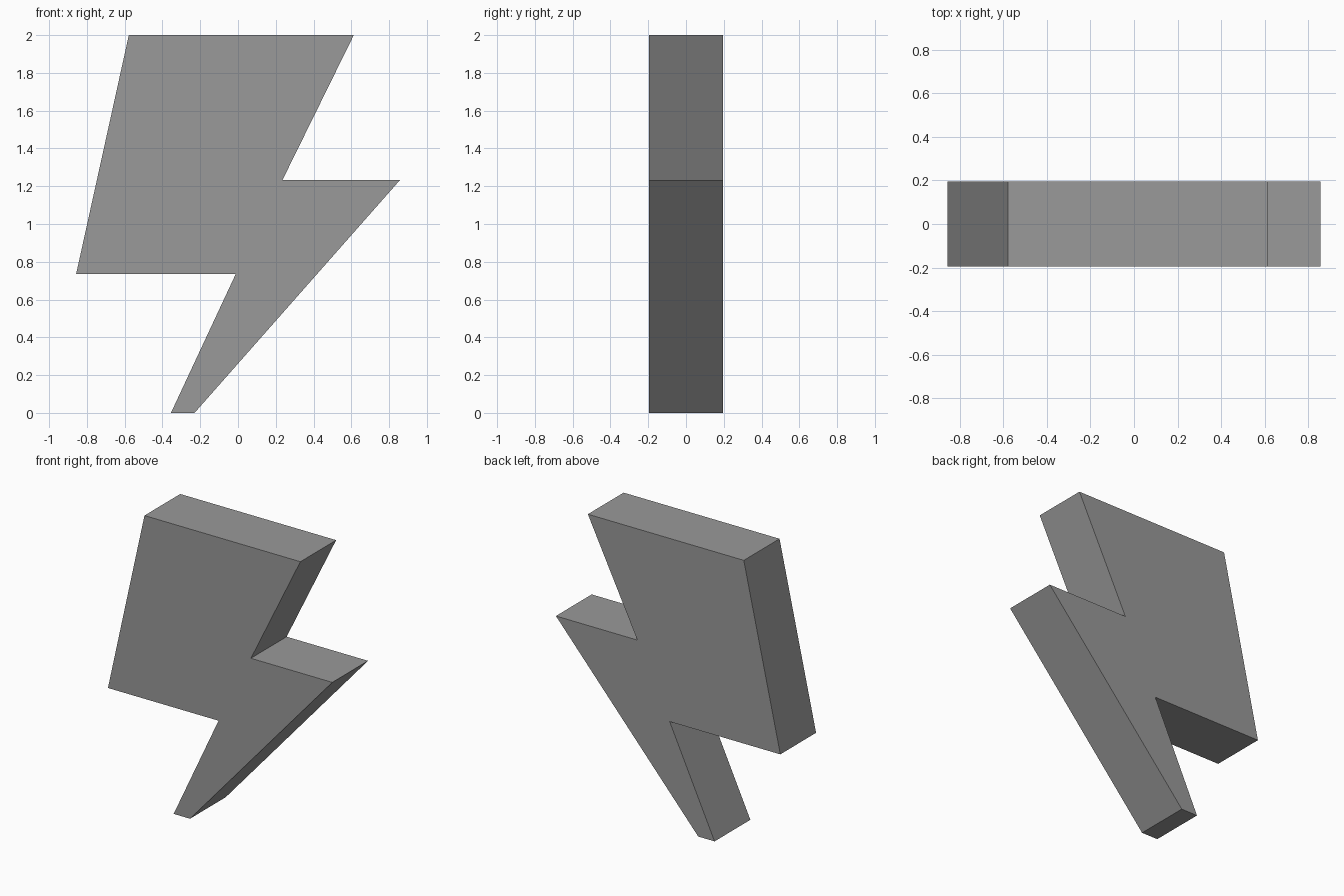
import bpy
import bmesh

cube = bpy.data.objects.get("Cube")
if cube:
    bpy.data.objects.remove(cube, do_unlink=True)

HALF_DEPTH = 0.195

# Plain grey material
grey = bpy.data.materials.new("mid grey")
grey.use_nodes = True
colour = (0.32, 0.32, 0.32, 1)
grey.diffuse_color = colour
grey.node_tree.nodes["Principled BSDF"].inputs["Base Color"].default_value = colour

# Bolt outline in x and z, anticlockwise from the tip
outline = [(-0.355, 0), (-0.23, 0), (0.857, 1.232), (0.235, 1.232),
           (0.613, 2), (-0.578, 2), (-0.857, 0.735), (-0.012, 0.735)]

# Front face extruded through to the back
bm = bmesh.new()
front = bm.faces.new([bm.verts.new((x, -HALF_DEPTH, z)) for x, z in outline])
solid = bmesh.ops.extrude_face_region(bm, geom=[front], use_keep_orig=True)
back = [v for v in solid["geom"] if isinstance(v, bmesh.types.BMVert)]
bmesh.ops.translate(bm, verts=back, vec=(0, 2 * HALF_DEPTH, 0))
bmesh.ops.recalc_face_normals(bm, faces=bm.faces)

mesh = bpy.data.meshes.new("lightning_bolt")
bm.to_mesh(mesh)
bm.free()
mesh.materials.append(grey)
bolt = bpy.data.objects.new("lightning_bolt", mesh)
bpy.context.collection.objects.link(bolt)
